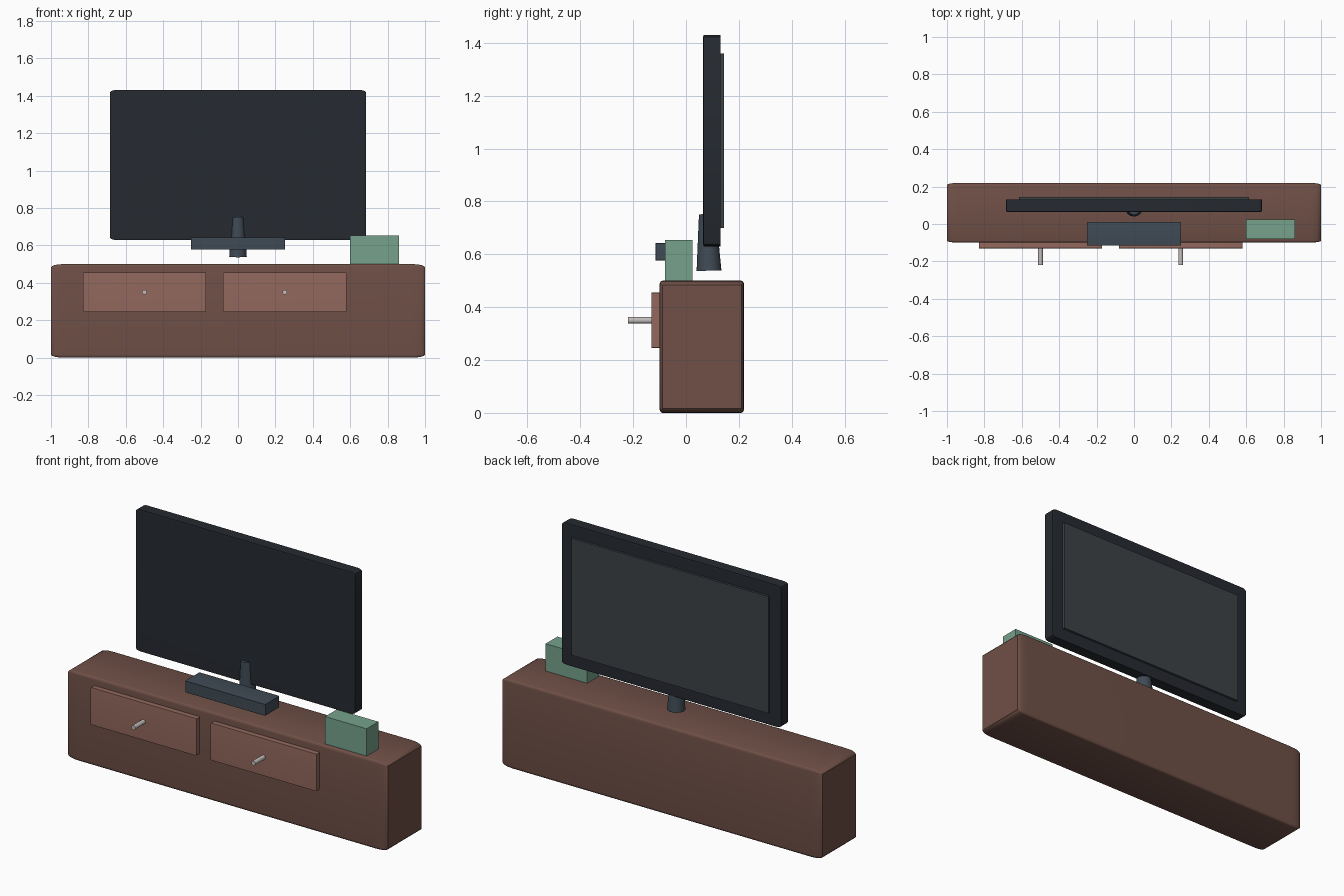
import bpy, bmesh
from math import pi
from mathutils import Matrix, Vector

if "Cube" in bpy.data.objects:
    bpy.data.objects.remove(bpy.data.objects["Cube"])


def material(name, color):
    m = bpy.data.materials.new(name)
    m.diffuse_color = (*color, 1)
    m.use_nodes = True
    m.node_tree.nodes["Principled BSDF"].inputs["Base Color"].default_value = m.diffuse_color
    return m


WOOD = material("dark_wood", (0.16, 0.08, 0.063))
FRONT = material("light_wood", (0.29, 0.14, 0.11))
METAL = material("metal", (0.55, 0.5, 0.49))
BLACK = material("black_plastic", (0.019, 0.023, 0.03))
PANEL = material("back_plastic", (0.045, 0.055, 0.062))
SLATE = material("slate_plastic", (0.05, 0.07, 0.09))
GREEN = material("green", (0.18, 0.36, 0.26))


def finish(bm, name, mat, smooth):
    mesh = bpy.data.meshes.new(name)
    bm.to_mesh(mesh)
    bm.free()
    ob = bpy.data.objects.new(name, mesh)
    bpy.context.collection.objects.link(ob)
    mesh.materials.append(mat)
    if smooth:
        bpy.ops.object.select_all(action='DESELECT')
        bpy.context.view_layer.objects.active = ob
        ob.select_set(True)
        bpy.ops.object.shade_smooth_by_angle(angle=0.6)
    return ob


def box(name, x, y, z, mat, bevel=0.0, segments=3):
    """Box from (min, max) ranges; the bevel stretches with the box."""
    bm = bmesh.new()
    bmesh.ops.create_cube(bm, size=1)
    if bevel:
        bmesh.ops.bevel(bm, geom=bm.edges[:], offset=bevel, segments=segments,
                        profile=0.5, affect='EDGES')
    lo, hi = Vector((x[0], y[0], z[0])), Vector((x[1], y[1], z[1]))
    bmesh.ops.scale(bm, vec=hi - lo, verts=bm.verts)
    bmesh.ops.translate(bm, vec=(lo + hi) / 2, verts=bm.verts)
    return finish(bm, name, mat, bevel > 0)


def rod(name, start, end, r1, r2, mat, sides=32):
    """Round bar or cone between two points."""
    a, b = Vector(start), Vector(end)
    turn = (b - a).to_track_quat('Z', 'Y').to_matrix().to_4x4()
    bm = bmesh.new()
    bmesh.ops.create_cone(bm, cap_ends=True, segments=sides, radius1=r1, radius2=r2,
                          depth=(b - a).length,
                          matrix=Matrix.Translation((a + b) / 2) @ turn)
    return finish(bm, name, mat, True)


# Cabinet
box("cabinet", (-1, 1), (-0.1, 0.22), (0, 0.5), WOOD, 0.034, 4)

# Drawers with their knobs
for side, cx in (("left", -0.5), ("right", 0.25)):
    box(side + "_drawer", (cx - 0.33, cx + 0.33), (-0.13, -0.09), (0.245, 0.455), FRONT, 0.01, 2)
    rod(side + "_knob", (cx, -0.22, 0.35), (cx, -0.12, 0.35), 0.0125, 0.0125, METAL)

# Television: screen, rear panel and neck
box("screen", (-0.685, 0.685), (0.065, 0.131), (0.63, 1.43), BLACK, 0.018)
box("rear_panel", (-0.615, 0.615), (0.12, 0.144), (0.70, 1.36), PANEL)
rod("stand_neck", (0, 0.087, 0.538), (0, 0.081, 0.752), 0.047, 0.032, SLATE)

# Items in front of the screen
box("soundbar", (-0.25, 0.25), (-0.115, 0.012), (0.577, 0.642), SLATE, 0.01, 2)
box("green_box", (0.6, 0.86), (-0.08, 0.025), (0.495, 0.654), GREEN)
